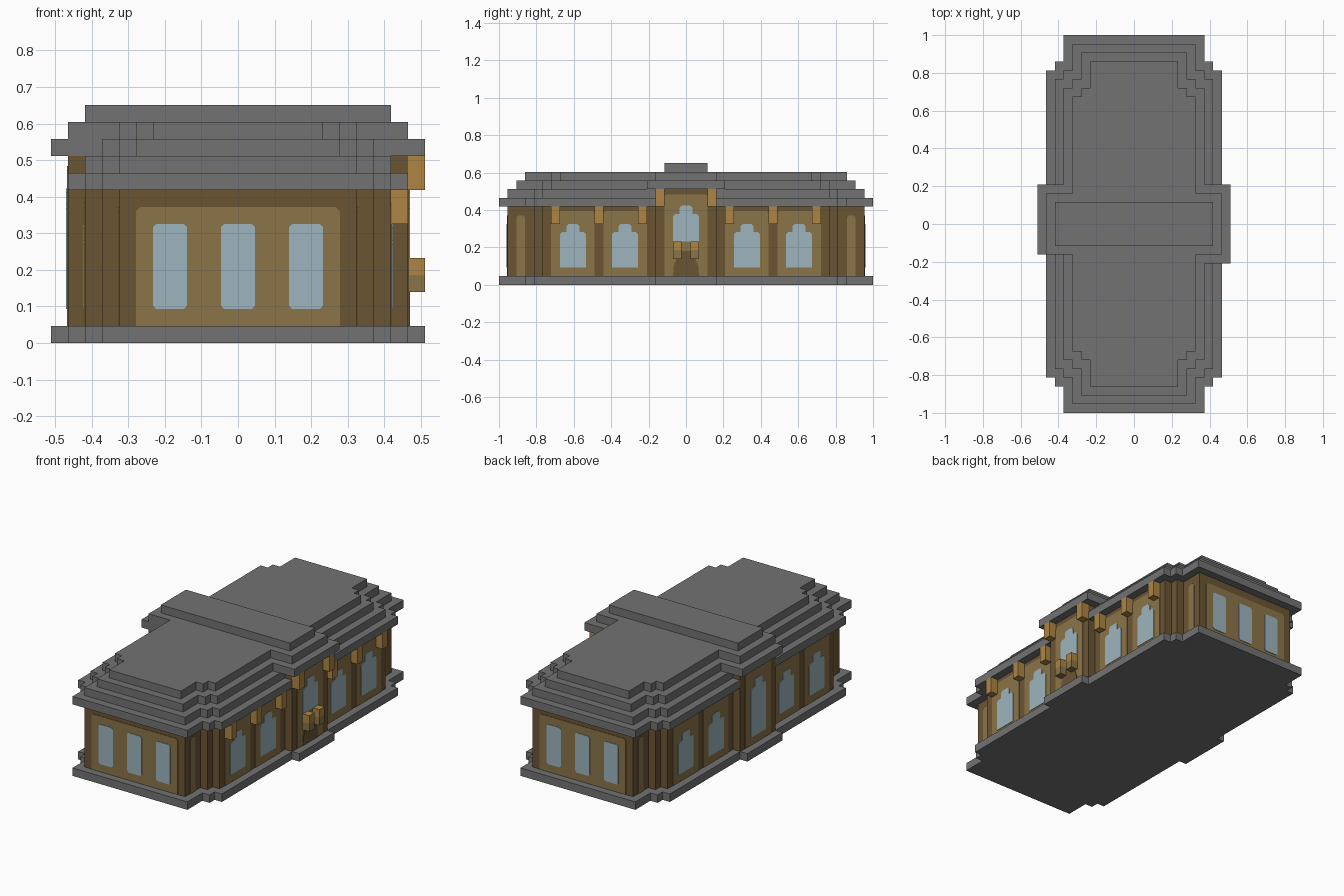
import bpy
import bmesh

if "Cube" in bpy.data.objects:
    bpy.data.objects.remove(bpy.data.objects["Cube"], do_unlink=True)

U = 2 / 43  # one building block


def material(name, color):
    m = bpy.data.materials.new(name)
    m.use_nodes = True
    m.diffuse_color = (*color, 1)
    m.node_tree.nodes["Principled BSDF"].inputs["Base Color"].default_value = (*color, 1)
    return m


STONE = material("grey stone", (0.17, 0.17, 0.17))
DARK = material("dark brown wall", (0.147, 0.091, 0.034))
LIGHT = material("light brown panel", (0.258, 0.178, 0.067))
GLASS = material("pale blue glass", (0.337, 0.462, 0.515))
GOLD = material("gold trim", (0.418, 0.235, 0.058))


def solid(name, ring_a, ring_b, mat):
    """Solid between two matching rings, given in blocks."""
    bm = bmesh.new()
    a = [bm.verts.new([c * U for c in p]) for p in ring_a]
    b = [bm.verts.new([c * U for c in p]) for p in ring_b]
    bm.faces.new(a)
    bm.faces.new(b)
    for i in range(len(a)):
        j = (i + 1) % len(a)
        bm.faces.new((a[i], a[j], b[j], b[i]))
    bmesh.ops.recalc_face_normals(bm, faces=bm.faces)
    mesh = bpy.data.meshes.new(name)
    bm.to_mesh(mesh)
    bm.free()
    mesh.materials.append(mat)
    obj = bpy.data.objects.new(name, mesh)
    bpy.context.collection.objects.link(obj)


def slab(name, outline, z0, z1, mat):
    solid(name, [(x, y, z0) for x, y in outline], [(x, y, z1) for x, y in outline], mat)


def box(name, x0, x1, y0, y1, z0, z1, mat):
    slab(name, [(x0, y0), (x1, y0), (x1, y1), (x0, y1)], z0, z1, mat)


def corner_steps(inset):
    """Stepped plan corner, from the long side to the end wall."""
    return [(10 - inset, 17.5 - inset), (9 - inset, 17.5 - inset),
            (9 - inset, 18.5 - inset), (8 - inset, 18.5 - inset), (8 - inset, 21.5 - inset)]


def wings(name, inset, start, z0, z1, mat):
    """Matching stepped slabs on the front and back halves."""
    side = [(10 - inset, start)] + corner_steps(inset)
    outline = side + [(-x, y) for x, y in reversed(side)]
    for s, word in ((-1, "front"), (1, "back")):
        slab(f"{word}_{name}", [(x, s * y) for x, y in outline], z0, z1, mat)


# Painted plates on a wall: direction is the axis and sign the wall faces
def plate(name, half, axis, sign, wall, center, layer, mat):
    profile = half + [(-s, z) for s, z in reversed(half)]
    rings = []
    for depth in (-0.02, 0.06 * layer):
        d = sign * (wall + depth)
        rings.append([(d, center + s, z) if axis == "x" else (center + s, d, z) for s, z in profile])
    solid(name, *rings, mat)


def panel(w, top, bottom=1):
    return [(w, bottom), (w, top - 0.25), (w - 0.25, top)]


def pane(w, bottom, top):
    c = 0.2
    return [(w - c, bottom), (w, bottom + c), (w, top - c), (w - c, top)]


def stepped_pane(bottom, top):
    return [(1.5, bottom), (1.5, top - 1.2), (1.25, top - 0.95), (0.75, top - 0.95),
            (0.75, top - 0.25), (0.5, top)]


# Plinth in one stepped piece with the central projection
quarter = [(11, 0), (11, 3.5), (10, 3.5)] + corner_steps(0)
back_half = quarter + [(-x, y) for x, y in reversed(quarter)]
plinth = back_half[1:-1]
slab("plinth", plinth + [(x, -y) for x, y in reversed(plinth)], 0, 1, STONE)

# Walls
wings("wing_walls", 1, 3.5, 1, 9, DARK)
box("central_walls", -10, 10, -3.5, 3.5, 1, 11, DARK)

# Stepped roof
for i in range(4):
    wings(f"roof_step_{i + 1}", i, 4.5 if i == 2 else 3.5, 9 + i, 10 + i, STONE)
slab("central_cornice", [(11, -4.5), (11, 4.5), (-11, 4.5), (-11, -3.5), (-8, -3.5), (-8, -4.5)],
     11, 12, STONE)
box("central_roof_step", -10, 10, -3.5, 3.5, 12, 13, STONE)
box("central_roof_cap", -9, 9, -2.5, 2.5, 13, 14, STONE)

# End walls: one panel with three tall windows
for sign, word in ((-1, "front"), (1, "back")):
    plate(f"{word}_panel", panel(6, 8), "y", sign, 20.5, 0, 1, LIGHT)
    for x in (-4, 0, 4):
        plate(f"{word}_window", pane(1, 2, 7), "y", sign, 20.5, x, 2, GLASS)

# Long walls: two windowed bays per wing, a narrow end panel and the central bay
for sign, word in ((-1, "right"), (1, "left")):
    for y in (-13, -7, 7, 13):
        plate(f"{word}_bay_panel", panel(2.5, 8.5), "x", sign, 9, y, 1, LIGHT)
        plate(f"{word}_bay_window", stepped_pane(2, 7), "x", sign, 9, y, 2, GLASS)
    for y in (-19, 19):
        plate(f"{word}_narrow_panel", panel(0.5, 8), "x", sign, 7, y, 1, LIGHT)
    plate(f"{word}_central_panel", panel(2.5, 10.4), "x", sign, 10, 0, 1, LIGHT)
    bottom = 5 if sign > 0 else 2
    plate(f"{word}_central_window", stepped_pane(bottom, 9.1), "x", sign, 10, 0, 2, GLASS)

# Entrance and balcony blocks on the left side
plate("entrance_arch", [(1.5, 1), (1.4, 2.2), (1, 3.2), (0.5, 3.9)], "x", 1, 10, 0, 2, DARK)
for s in (-1, 1):
    box("balcony_foot", 10, 11, s - 0.5, s + 0.5, 3, 4, LIGHT)
    box("balcony_block", 10, 11, s - 0.5, s + 0.5, 4, 5, GOLD)

# Gold brackets under the cornices
    box("central_bracket", 10, 11, s * 3 - 0.5, s * 3 + 0.5, 9, 11, GOLD)
    for y in (5, 10, 15):
        box("wing_bracket", 9, 10, s * y - 0.5, s * y + 0.5, 7, 9, GOLD)
